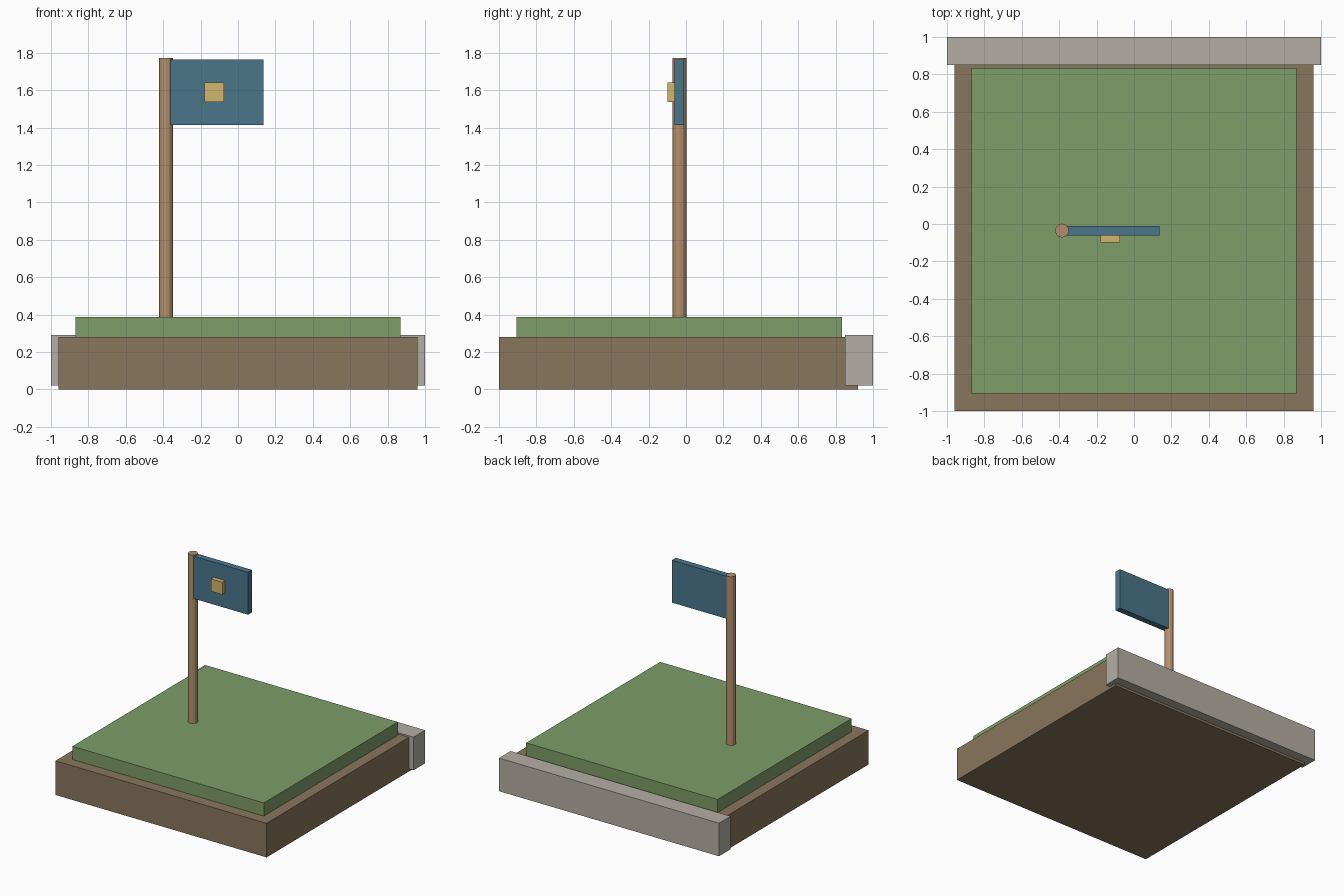
import bpy

if "Cube" in bpy.data.objects:
    bpy.data.objects.remove(bpy.data.objects["Cube"])


def paint(obj, name, color):
    obj.name = name
    mat = bpy.data.materials.new(name + "_color")
    mat.diffuse_color = (*color, 1)
    mat.use_nodes = True
    mat.node_tree.nodes["Principled BSDF"].inputs["Base Color"].default_value = mat.diffuse_color
    obj.data.materials.append(mat)


def box(name, x, y, z, color):
    """Box from (min, max) ranges on each axis."""
    bpy.ops.mesh.primitive_cube_add(size=1)
    obj = bpy.context.object
    for v in obj.data.vertices:
        v.co = [lo + (c + 0.5) * (hi - lo) for c, (lo, hi) in zip(v.co, (x, y, z))]
    paint(obj, name, color)


# Ground: earth slab, grass layer and stone kerb along the back
box("earth_base", (-0.96, 0.96), (-1.0, 0.92), (0, 0.28), (0.25, 0.18, 0.11))
box("grass_top", (-0.87, 0.87), (-0.907, 0.833), (0.28, 0.388), (0.21, 0.34, 0.14))
box("back_kerb", (-1.0, 1.0), (0.85, 1.0), (0.02, 0.292), (0.46, 0.43, 0.37))

# Pole
bpy.ops.mesh.primitive_cylinder_add(vertices=12, radius=0.037, depth=1.385,
                                    location=(-0.385, -0.035, 1.0805))
paint(bpy.context.object, "flag_pole", (0.45, 0.28, 0.15))

# Flag with its raised square on the front
box("flag", (-0.385, 0.135), (-0.062, -0.01), (1.415, 1.763), (0.07, 0.18, 0.26))
box("flag_square", (-0.178, -0.074), (-0.098, -0.062), (1.538, 1.64), (0.65, 0.47, 0.15))
